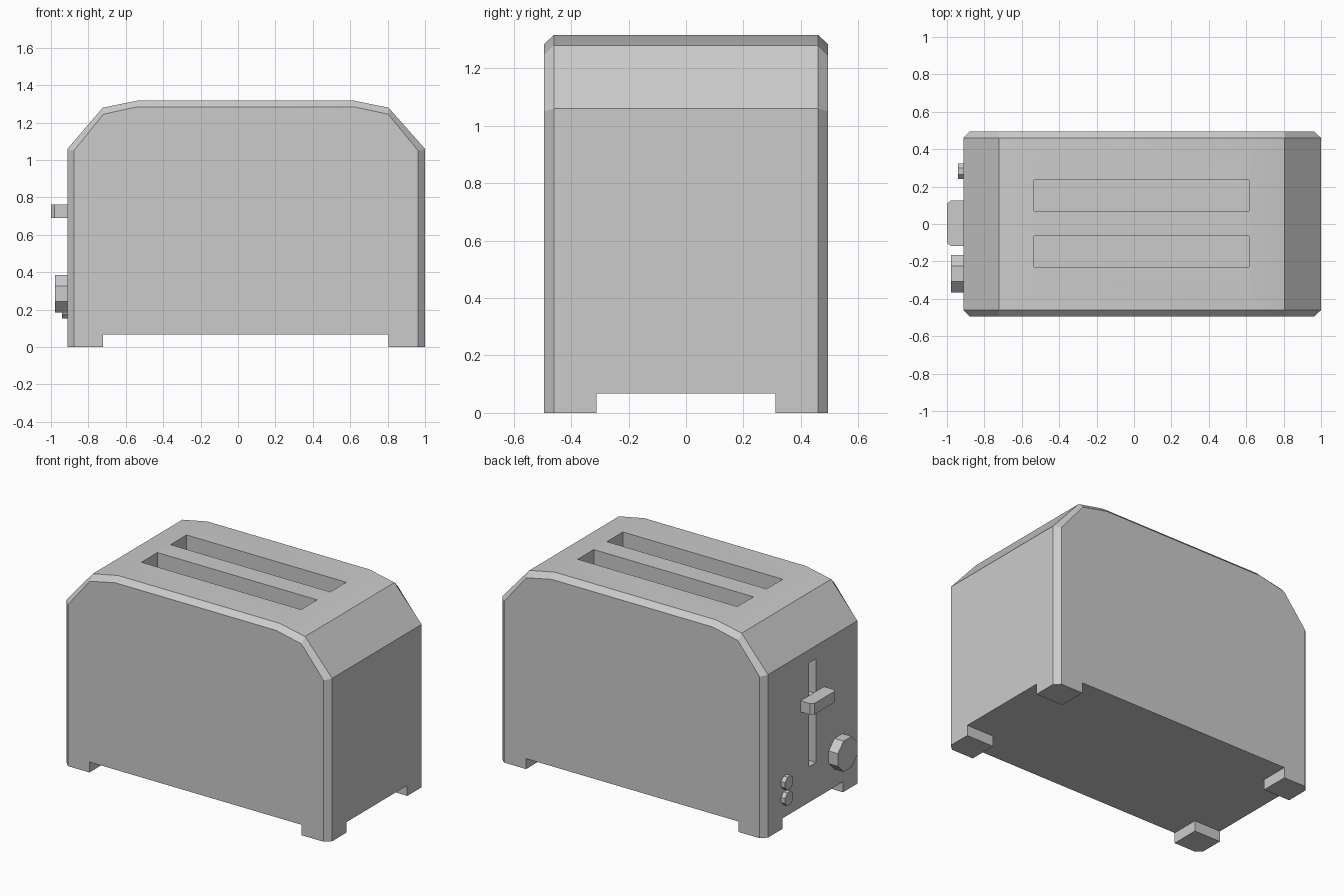
import bpy, bmesh, math
from mathutils import Matrix

if "Cube" in bpy.data.objects:
    bpy.data.objects.remove(bpy.data.objects["Cube"])


def add_object(name, bm):
    bmesh.ops.recalc_face_normals(bm, faces=bm.faces)
    mesh = bpy.data.meshes.new(name)
    bm.to_mesh(mesh)
    bm.free()
    obj = bpy.data.objects.new(name, mesh)
    bpy.context.collection.objects.link(obj)
    return obj


def loft(name, loops):
    """Skin a stack of equal-length closed loops and cap both ends."""
    bm = bmesh.new()
    rings = [[bm.verts.new(p) for p in loop] for loop in loops]
    n = len(rings[0])
    for a, b in zip(rings, rings[1:]):
        for i in range(n):
            j = (i + 1) % n
            bm.faces.new((a[i], a[j], b[j], b[i]))
    bm.faces.new(rings[0])
    bm.faces.new(rings[-1])
    return add_object(name, bm)


def box(name, x, y, z):
    corners = [(x[0], y[0]), (x[1], y[0]), (x[1], y[1]), (x[0], y[1])]
    return loft(name, [[(px, py, pz) for px, py in corners] for pz in z])


def cut(target, cutter):
    mod = target.modifiers.new("cut", 'BOOLEAN')
    mod.operation = 'DIFFERENCE'
    mod.solver = 'EXACT'
    mod.object = cutter
    bpy.context.view_layer.objects.active = target
    bpy.ops.object.modifier_apply(modifier=mod.name)
    bpy.data.objects.remove(cutter)


def knob(name, y, z, apothem, x_out):
    """Eight-sided knob on the control end, flats up and sideways."""
    r = apothem / math.cos(math.pi / 8)
    angles = [math.pi / 8 + i * math.pi / 4 for i in range(8)]
    return loft(name, [[(x, y + r * math.cos(a), z + r * math.sin(a))
                        for a in angles] for x in (x_out, -0.9)])


# Body shell: outer profile with a chamfered rim on front and back
outer = [(-0.912, 0), (-0.912, 1.06), (-0.723, 1.28), (-0.54, 1.317),
         (0.622, 1.317), (0.805, 1.28), (1.0, 1.06), (1.0, 0)]
inner = [(-0.877, 0), (-0.877, 1.05), (-0.72, 1.245), (-0.54, 1.284),
         (0.622, 1.284), (0.803, 1.245), (0.963, 1.05), (0.963, 0)]
body = loft("body", [[(x, y, z) for x, z in prof] for prof, y in
                     ((inner, -0.495), (outer, -0.46),
                      (outer, 0.46), (inner, 0.495))])

# Undercut leaves four corner feet
cut(body, box("gap_long", (-0.723, 0.805), (-1, 1), (-0.5, 0.068)))
cut(body, box("gap_wide", (-2, 2), (-0.312, 0.312), (-0.5, 0.068)))

# Bread slots and lever slot
for y0, y1 in ((-0.23, -0.065), (0.07, 0.235)):
    cut(body, box("bread_slot", (-0.535, 0.615), (y0, y1), (0.5, 1.6)))
cut(body, box("lever_slot", (-1.2, -0.81), (-0.035, 0.038), (0.30, 0.975)))

bpy.ops.object.select_all(action='DESELECT')
body.select_set(True)
bpy.context.view_layer.objects.active = body
bpy.ops.object.shade_smooth_by_angle(angle=math.radians(20))

# Lever with clipped outer corners, and the stem inside its slot
outline = [(-0.912, -0.118), (-0.912, 0.125), (-0.98, 0.125), (-1.0, 0.108),
           (-1.0, -0.1), (-0.98, -0.118)]
loft("lever", [[(x, y, z) for x, y in outline] for z in (0.69, 0.762)])
box("lever_stem", (-0.95, -0.81), (-0.03, 0.033), (0.70, 0.752))

# Browning dial and two buttons
knob("browning_dial", -0.265, 0.284, 0.1, -0.978)
for i, z in enumerate((0.194, 0.296)):
    knob(f"button_{i + 1}", 0.282, z, 0.042, -0.94)
